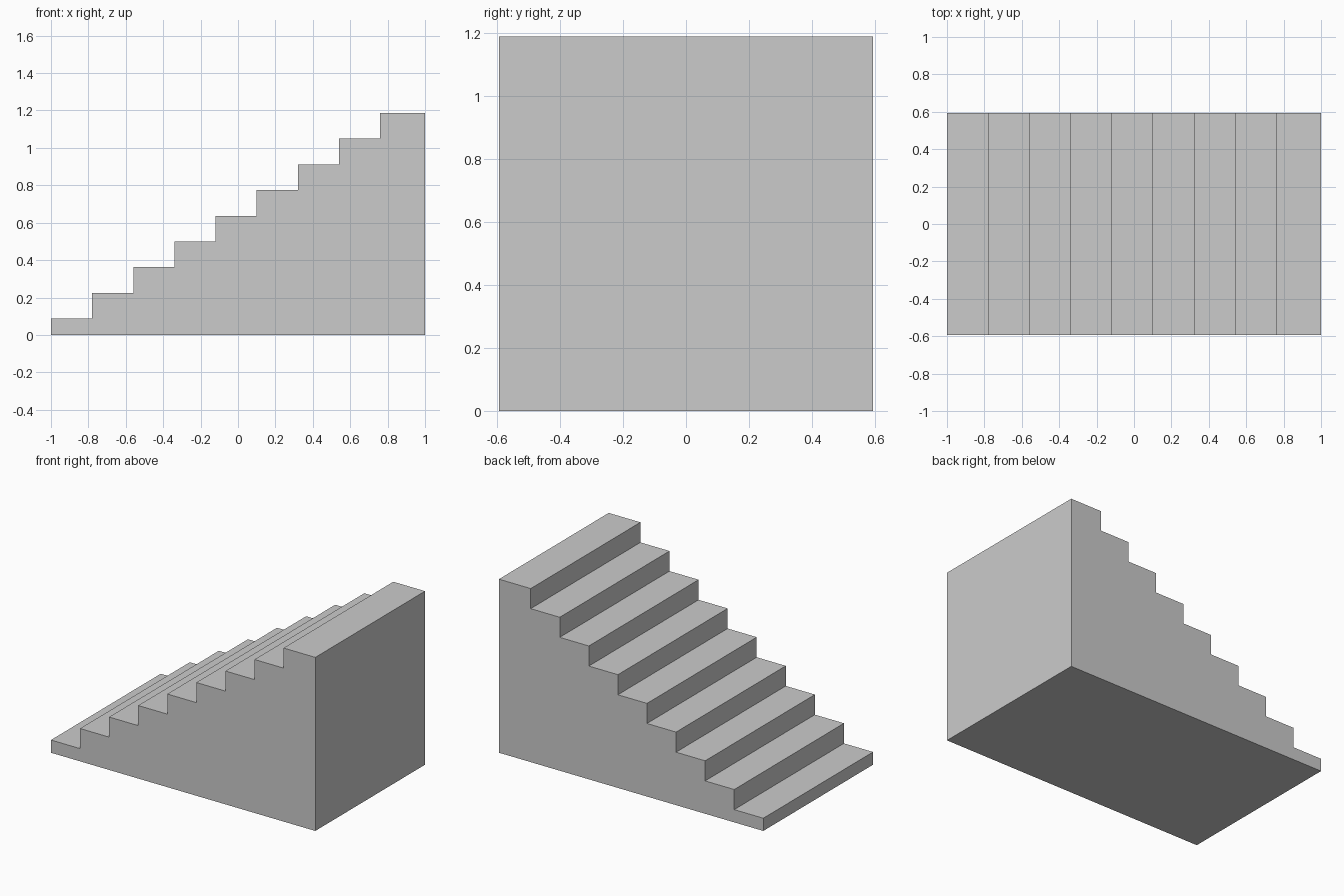
import bpy
import bmesh

if "Cube" in bpy.data.objects:
    bpy.data.objects.remove(bpy.data.objects["Cube"])

STEPS = 9
TREAD, RISE = 0.22, 0.1375
FIRST_RISE = 0.087
HALF_LENGTH, HALF_WIDTH = 1.0, 0.593

# Stepped side profile in x, z
profile = [(HALF_LENGTH, 0.0), (-HALF_LENGTH, 0.0)]
for i in range(STEPS):
    z = FIRST_RISE + i * RISE
    x0 = -HALF_LENGTH + i * TREAD
    x1 = HALF_LENGTH if i == STEPS - 1 else x0 + TREAD
    profile += [(x0, z), (x1, z)]

# Solid staircase: extrude the profile across its width
bm = bmesh.new()
side = bm.faces.new([bm.verts.new((x, -HALF_WIDTH, z)) for x, z in profile])
result = bmesh.ops.extrude_face_region(bm, geom=[side], use_keep_orig=True)
moved = [v for v in result["geom"] if isinstance(v, bmesh.types.BMVert)]
bmesh.ops.translate(bm, verts=moved, vec=(0, 2 * HALF_WIDTH, 0))
bmesh.ops.recalc_face_normals(bm, faces=bm.faces)

mesh = bpy.data.meshes.new("staircase")
bm.to_mesh(mesh)
bm.free()
bpy.context.collection.objects.link(bpy.data.objects.new("staircase", mesh))
